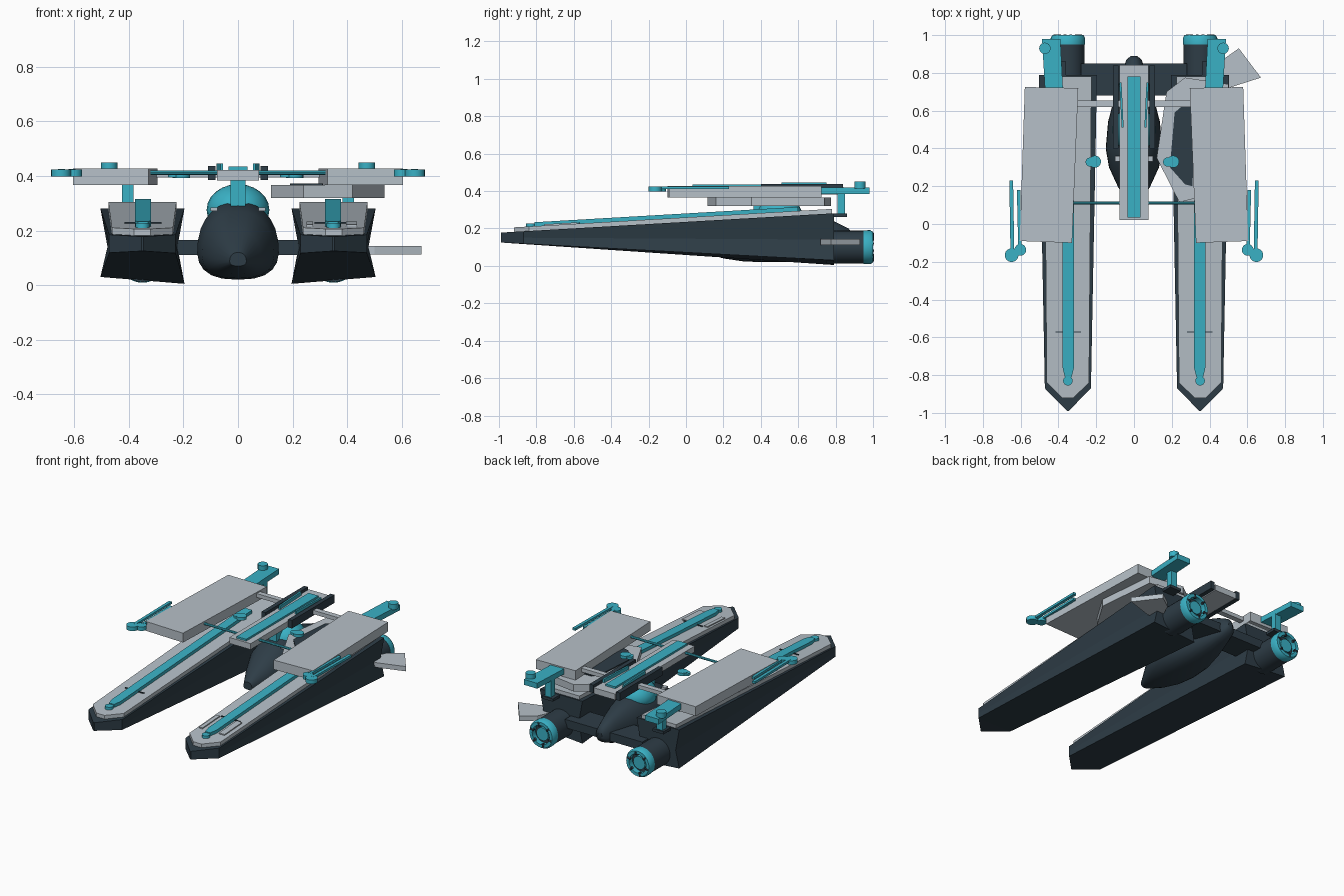
import bpy, bmesh, math
from mathutils import Vector

if "Cube" in bpy.data.objects:
    bpy.data.objects.remove(bpy.data.objects["Cube"])


def make_mat(name, col):
    m = bpy.data.materials.new(name)
    m.diffuse_color = (*col, 1)
    m.use_nodes = True
    m.node_tree.nodes["Principled BSDF"].inputs["Base Color"].default_value = m.diffuse_color
    return m


DARK = make_mat("dark slate", (0.027, 0.046, 0.062))
LIGHT = make_mat("pale grey", (0.47, 0.53, 0.58))
TEAL = make_mat("teal", (0.042, 0.44, 0.56))


def finish(name, bm, mat, smooth=False):
    bmesh.ops.recalc_face_normals(bm, faces=bm.faces)
    me = bpy.data.meshes.new(name)
    bm.to_mesh(me)
    bm.free()
    me.materials.append(mat)
    ob = bpy.data.objects.new(name, me)
    bpy.context.collection.objects.link(ob)
    if smooth:
        bpy.ops.object.select_all(action='DESELECT')
        ob.select_set(True)
        bpy.context.view_layer.objects.active = ob
        bpy.ops.object.shade_smooth_by_angle(angle=math.radians(35))
    return ob


def loft(name, rings, mat, smooth=False):
    """Skin closed rings of points and cap both ends."""
    bm = bmesh.new()
    vs = [[bm.verts.new(p) for p in r] for r in rings]
    n = len(vs[0])
    for a, b in zip(vs, vs[1:]):
        for i in range(n):
            j = (i + 1) % n
            bm.faces.new((a[i], a[j], b[j], b[i]))
    bm.faces.new(vs[0])
    bm.faces.new(vs[-1])
    return finish(name, bm, mat, smooth)


def prism(name, pts, z0, z1, mat, s=1):
    return loft(name, [[(s * x, y, z) for x, y in pts] for z in (z0, z1)], mat)


def box(name, x0, x1, y0, y1, z0, z1, mat, s=1):
    return prism(name, [(x0, y0), (x1, y0), (x1, y1), (x0, y1)], z0, z1, mat, s)


def cyl(name, a, b, r, mat, n=24):
    a, b = Vector(a), Vector(b)
    q = (b - a).to_track_quat('Z', 'Y')
    ring = [q @ Vector((r * math.cos(2 * math.pi * i / n), r * math.sin(2 * math.pi * i / n), 0)) for i in range(n)]
    return loft(name, [[a + p for p in ring], [b + p for p in ring]], mat, n > 8)


def disc(name, x, y, z0, z1, r, mat):
    return cyl(name, (x, y, z0), (x, y, z1), r, mat)


def deck_z(y):
    """Height of the sloping hull top."""
    return 0.178 + (y + 0.99) * 0.058


for s, side in ((1, "right"), (-1, "left")):
    # Hull: pinched section growing from a wedge bow to a tall stern
    rings = []
    for y, w, waist in ((-0.99, 0.004, 0.004), (-0.87, 0.122, 0.122), (0.79, 0.154, 0.128)):
        t = (y + 0.99) / 1.78
        zo, zi, zt = 0.125 - 0.095 * t, 0.125 - 0.12 * t, deck_z(y)
        zm = (zo + zt) / 2 - 0.015 * t
        sec = [(0.35 - w, zi), (0.35 + w, zo), (0.35 + waist, zm),
               (0.35 + w, zt), (0.35 - w, zt), (0.35 - waist, zm)]
        rings.append([(s * x, y, z) for x, z in sec])
    loft(side + "_hull", rings, DARK)

    # Pale deck with pointed bow
    rings = []
    for y, w in ((-0.92, 0.03), (-0.84, 0.112), (0.78, 0.125)):
        z = deck_z(y)
        rings.append([(s * (0.35 + dx), y, z + dz) for dx, dz in
                      ((-w, -0.005), (w, -0.005), (w, 0.024), (-w, 0.024))])
    loft(side + "_deck", rings, LIGHT)

    # Teal spine on the deck and its front knob
    rings = []
    for y, w in ((-0.81, 0.018), (-0.76, 0.03), (0.6, 0.03)):
        z = deck_z(y)
        rings.append([(s * (0.348 + dx), y, z + dz) for dx, dz in
                      ((-w, 0.02), (w, 0.02), (w, 0.045), (-w, 0.045))])
    loft(side + "_deck_spine", rings, TEAL)
    disc(side + "_spine_knob", s * 0.35, -0.83, 0.20, 0.228, 0.025, TEAL)
    box(side + "_deck_seam", 0.28, 0.415, -0.575, -0.568, 0.215, 0.232, DARK, s)

    # Engine with segmented ring and hub
    cyl(side + "_engine", (s * 0.35, 0.75, 0.1), (s * 0.35, 0.965, 0.1), 0.088, DARK, 32)
    loop = []
    for r, y in ((0.062, 0.95), (0.09, 0.95), (0.091, 0.985), (0.082, 1.0), (0.062, 1.0)):
        loop.append((r, y))
    bm = bmesh.new()
    n = 32
    vs = [[bm.verts.new((s * 0.35 + r * math.cos(2 * math.pi * i / n), y,
                         0.1 + r * math.sin(2 * math.pi * i / n))) for r, y in loop] for i in range(n)]
    for i in range(n):
        for k in range(5):
            j, m = (i + 1) % n, (k + 1) % 5
            bm.faces.new((vs[i][k], vs[j][k], vs[j][m], vs[i][m]))
    finish(side + "_engine_ring", bm, TEAL, True)
    cyl(side + "_engine_hub", (s * 0.35, 0.96, 0.1), (s * 0.35, 0.985, 0.1), 0.042, TEAL)
    for k in range(6):
        a = k * math.pi / 3 + 0.3
        c, d = math.cos(a), math.sin(a)
        cyl(side + "_ring_notch", (s * 0.35 + 0.055 * c, 0.995, 0.1 + 0.055 * d),
            (s * 0.35 + 0.078 * c, 0.995, 0.1 + 0.078 * d), 0.009, DARK, 8)

    # Large upper wing slab
    prism(side + "_wing_slab", [(0.605, -0.09), (0.328, -0.1), (0.295, 0.72), (0.578, 0.725)],
          0.367, 0.428, LIGHT, s)

    # Rear pylon arm, post and cap
    prism(side + "_pylon_arm", [(0.375, 0.69), (0.47, 0.69), (0.487, 0.98), (0.39, 0.98)], 0.385, 0.42, TEAL, s)
    box(side + "_pylon_post", 0.382, 0.425, 0.81, 0.85, 0.275, 0.39, TEAL, s)
    disc(side + "_pylon_cap", s * 0.472, 0.93, 0.415, 0.45, 0.03, TEAL)
    box(side + "_pylon_foot", 0.36, 0.44, 0.76, 0.86, 0.262, 0.28, DARK, s)

    # Side arms with discs
    prism(side + "_outer_arm", [(0.634, -0.15), (0.654, -0.15), (0.66, 0.23), (0.64, 0.23)], 0.41, 0.425, TEAL, s)
    prism(side + "_inner_arm", [(0.595, -0.12), (0.613, -0.12), (0.62, 0.18), (0.602, 0.18)], 0.41, 0.425, TEAL, s)
    disc(side + "_outer_disc", s * 0.648, -0.165, 0.398, 0.424, 0.036, TEAL)
    disc(side + "_inner_disc", s * 0.602, -0.137, 0.398, 0.424, 0.031, TEAL)

    # Inner small discs
    disc(side + "_joint_disc", s * 0.207, 0.33, 0.393, 0.412, 0.032, TEAL)
    disc(side + "_joint_disc_small", s * 0.232 if s < 0 else 0.178, 0.328, 0.395, 0.41, 0.024, TEAL)

    # Dark rails and thin teal strips beside the centre beam
    box(side + "_beam_rail", 0.082, 0.11, 0.4, 0.84, 0.385, 0.437, DARK, s)
    prism(side + "_beam_strip", [(0.055, 0.51), (0.065, 0.51), (0.078, 0.75), (0.066, 0.75)], 0.415, 0.445, TEAL, s)
    box(side + "_pod_lamp", 0.075, 0.1, 0.33, 0.36, 0.272, 0.284, LIGHT, s)

# Cross members between the hulls
box("rear_cross_beam", -0.28, 0.28, 0.68, 0.85, 0.11, 0.165, DARK)
box("pale_cross_bar", -0.31, 0.31, 0.62, 0.655, 0.395, 0.42, LIGHT)
cyl("teal_cross_rod", (-0.33, 0.112, 0.412), (0.33, 0.112, 0.412), 0.008, TEAL, 8)

# Central pod: egg section narrowing towards the top
rings = []
for y, w, z0, z1 in ((0.1, 0.03, 0.07, 0.12), (0.2, 0.085, 0.04, 0.2), (0.3, 0.13, 0.025, 0.27),
                     (0.4, 0.147, 0.02, 0.305), (0.54, 0.135, 0.02, 0.305), (0.68, 0.1, 0.04, 0.275),
                     (0.8, 0.062, 0.07, 0.235), (0.87, 0.04, 0.1, 0.2), (0.89, 0.015, 0.13, 0.17)):
    ring = []
    for i in range(24):
        a = 2 * math.pi * i / 24
        c, d = math.cos(a), math.sin(a)
        ring.append((w * math.copysign(abs(c) ** 0.8, c) * (1 - 0.18 * d), y,
                     (z0 + z1) / 2 + (z1 - z0) / 2 * math.copysign(abs(d) ** 0.85, d)))
    rings.append(ring)
loft("centre_pod", rings, DARK, True)

# Teal canopy dome and support stalk
bm = bmesh.new()
bmesh.ops.create_uvsphere(bm, u_segments=24, v_segments=12, radius=1)
for v in bm.verts:
    v.co = Vector((0.115 * v.co.x, 0.5 + 0.12 * v.co.y, 0.275 + 0.095 * v.co.z))
finish("canopy", bm, TEAL, True)
box("beam_stalk", -0.027, 0.027, 0.36, 0.46, 0.29, 0.4, TEAL)

# Centre beam with teal stripe
box("centre_beam", -0.077, 0.077, 0.02, 0.842, 0.383, 0.422, LIGHT)
box("beam_stripe", -0.035, 0.035, 0.035, 0.78, 0.415, 0.434, TEAL)

# Right-hand extras: lower polygon plate, its dark inlay, stern fin, deck hatches
prism("lower_plate", [(0.24, 0.115), (0.12, 0.35), (0.172, 0.7), (0.27, 0.775), (0.5, 0.74),
                      (0.537, 0.35), (0.42, 0.16)], 0.32, 0.366, LIGHT)
prism("plate_inlay", [(0.31, 0.2), (0.27, 0.21), (0.19, 0.3), (0.215, 0.59), (0.25, 0.62), (0.32, 0.62)],
      0.364, 0.373, DARK)
prism("stern_fin", [(0.4, 0.72), (0.47, 0.87), (0.555, 0.93), (0.672, 0.775), (0.5, 0.72)], 0.112, 0.143, LIGHT)
for name, xa, xb in (("inner_hatch", 0.25, 0.275), ("outer_hatch", 0.395, 0.435)):
    rings = []
    for y in (-0.76, -0.58):
        z = deck_z(y) + 0.022
        rings.append([(xa, y, z), (xb, y, z), (xb, y, z + 0.009), (xa, y, z + 0.009)])
    loft(name, rings, LIGHT)
